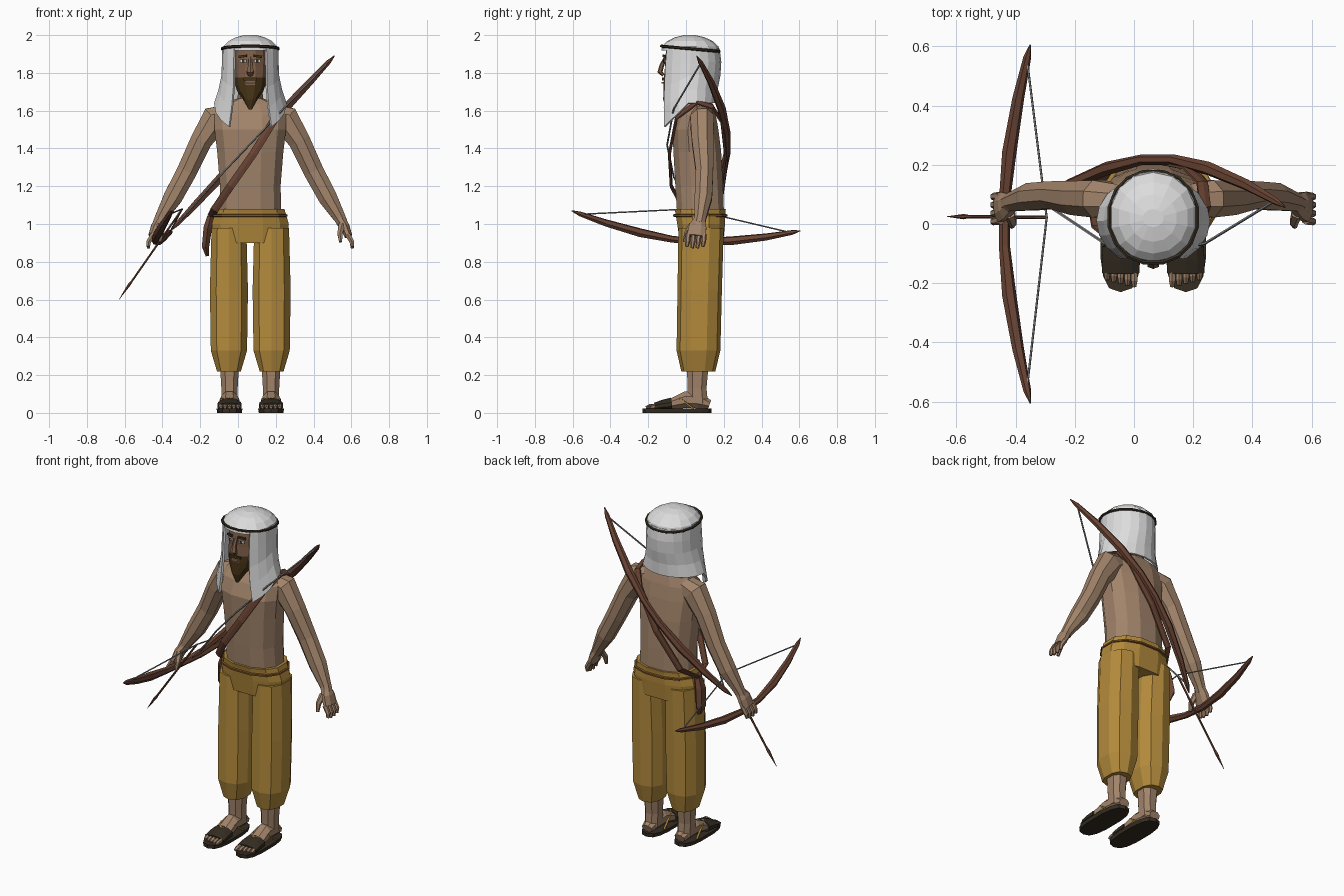
import bpy, bmesh, math
from mathutils import Vector as V

if "Cube" in bpy.data.objects:
    bpy.data.objects.remove(bpy.data.objects["Cube"])

CX = 0.065  # body centre line


def mat(name, r, g, b):
    m = bpy.data.materials.new(name)
    m.diffuse_color = (r, g, b, 1)
    m.use_nodes = True
    m.node_tree.nodes["Principled BSDF"].inputs["Base Color"].default_value = m.diffuse_color
    return m


SKIN = mat("skin", .36, .23, .145)
FACE = mat("face skin", .21, .115, .065)
GOLD = mat("mustard cloth", .45, .255, .045)
BELT = mat("dark gold", .20, .085, .018)
WHITE = mat("white cloth", .72, .72, .72)
DARK = mat("dark leather", .035, .026, .016)
BEARD = mat("beard brown", .062, .034, .008)
WOOD = mat("brown wood", .145, .058, .034)
CORD = mat("grey cord", .25, .25, .25)


def finish(name, bm, *mats):
    bmesh.ops.recalc_face_normals(bm, faces=bm.faces[:])
    me = bpy.data.meshes.new(name)
    bm.to_mesh(me)
    bm.free()
    for m in mats:
        me.materials.append(m)
    ob = bpy.data.objects.new(name, me)
    bpy.context.collection.objects.link(ob)
    return ob


def skin_rings(name, rings, material, closed=False):
    """Bridge rings of points; cap the ends unless the loop is closed."""
    bm = bmesh.new()
    rv = [[bm.verts.new(p) for p in r] for r in rings]
    n = len(rv[0])
    for j in range(len(rv) if closed else len(rv) - 1):
        a, b = rv[j], rv[(j + 1) % len(rv)]
        for i in range(n):
            bm.faces.new((a[i], a[(i + 1) % n], b[(i + 1) % n], b[i]))
    if not closed:
        bm.faces.new(rv[0])
        bm.faces.new(rv[-1])
    return finish(name, bm, material)


def oval(c, u, v, n, p=2):
    out = []
    for i in range(n):
        t = (i + .5) * 2 * math.pi / n
        co, si = math.cos(t), math.sin(t)
        out.append(V(c) + u * math.copysign(abs(co) ** (2 / p), co) + v * math.copysign(abs(si) ** (2 / p), si))
    return out


def stack(name, x, levels, material, n=12, p=2.4):
    """Upright body part; levels are (z, half width, y front, y back)."""
    return skin_rings(name, [oval((x, (f + b) / 2, z), V((w, 0, 0)), V((0, (b - f) / 2, 0)), n, p)
                             for z, w, f, b in levels], material)


def tube(name, pts, sizes, material, hint=(0, 1, 0), n=6, closed=False):
    """Swept part; sizes are (half across, half along hint)."""
    pts = [V(p) for p in pts]
    k = len(pts)
    if not isinstance(sizes, list):
        sizes = [sizes] * k
    rings = []
    for i, p in enumerate(pts):
        if closed:
            t = pts[(i + 1) % k] - pts[i - 1]
        else:
            t = pts[min(i + 1, k - 1)] - pts[max(i - 1, 0)]
        t.normalize()
        h = V(hint(p) if callable(hint) else hint)
        v = (h - t * h.dot(t)).normalized()
        u = t.cross(v)
        rings.append(oval(p, u * sizes[i][0], v * sizes[i][1], n))
    return skin_rings(name, rings, material, closed)


def plate(name, c, s, material, rz=0, ry=0):
    bm = bmesh.new()
    bmesh.ops.create_cube(bm, size=2)
    bmesh.ops.scale(bm, vec=s, verts=bm.verts[:])
    ob = finish(name, bm, material)
    ob.location = c
    ob.rotation_euler = (0, ry, rz)


# torso and trousers
stack("torso", CX, [(1.04, .17, -.05, .205), (1.2, .165, -.06, .2), (1.38, .18, -.07, .19), (1.5, .195, -.075, .175),
                    (1.58, .195, -.045, .16), (1.635, .15, -.005, .145), (1.665, .07, .0, .12), (1.76, .06, -.03, .1)], SKIN)
stack("trouser_hips", CX, [(.9, .2, -.035, .2), (1.0, .21, -.05, .21), (1.06, .192, -.06, .212), (1.08, .186, -.065, .215)], GOLD)
tube("belt", oval((CX, .076, 1.045), V((.196, 0, 0)), V((0, .142, 0)), 12, 2.4), (.008, .008), BELT, (0, 0, 1), 5, True)

for s, side in ((-1, "right"), (1, "left")):
    def P(d, y, z):
        return (CX + s * d, y, z)

    # legs, ankles and sandals
    stack(side + "_trouser_leg", CX + s * .113,
          [(.22, .066, -.025, .155), (.33, .1, -.05, .182), (.65, .105, -.045, .19), (.98, .096, -.04, .2)], GOLD, 10)
    fx = CX + s * .11
    stack(side + "_ankle", fx, [(.05, .045, .005, .12), (.13, .046, .005, .112), (.27, .055, .0, .125)], SKIN, 8)
    tube(side + "_foot", [(fx, .125, .045), (fx, .07, .065), (fx, .0, .07), (fx, -.08, .048), (fx, -.165, .034)],
         [(.035, .025), (.045, .045), (.048, .048), (.056, .03), (.058, .015)], SKIN, (0, 0, 1), 8)
    stack(side + "_sole", fx, [(0, .066, -.23, .135), (.022, .07, -.23, .135)], DARK, 14, 2.8)
    for i in range(5):
        x = fx + s * (-.046 + .023 * i)
        tip = -.212 + .006 * i
        tube(side + "_toe", [(x, -.15, .034), (x, tip + .02, .034), (x, tip, .028)],
             [(.012, .014), (.012, .013), (.008, .007)], SKIN, (0, 0, 1))
    tube(side + "_sandal_strap", [(fx, -.075, .045), (fx, -.12, .04), (fx, -.165, .032)],
         [(.064, .036), (.066, .03), (.066, .022)], DARK, (0, 0, 1), 10)
    for e in (-1, 1):
        tube(side + "_sandal_thong", [(fx, -.1, .073), (fx + e * .045, -.03, .075), (fx + e * .056, .04, .022)],
             (.007, .006), GOLD, (0, 0, 1), 4)

    # arms
    tube(side + "_arm", [P(.1, .08, 1.59), P(.185, .085, 1.555), P(.26, .088, 1.44), P(.335, .098, 1.28),
                         P(.41, .092, 1.14), P(.475, .075, 1.03), P(.49, .068, 1.0)],
         [(.05, .055), (.082, .068), (.062, .062), (.058, .05), (.054, .05), (.034, .034), (.03, .036)], SKIN, n=8)
    # hands
    tube(side + "_palm", [P(.48, .072, 1.02), P(.5, .062, .985), P(.52, .055, .935)],
         [(.028, .034), (.028, .05), (.022, .054)], SKIN, n=8)
    for i in range(4):
        y = .096 - .028 * i
        tube(side + "_finger", [P(.515, y, .945), P(.538, y - .003, .905), P(.54, y - .008, .868 + .008 * abs(i - 1.5))],
             [(.016, .014), (.014, .013), (.009, .009)], SKIN)
    tube(side + "_thumb", [P(.485, .035, .995), P(.475, .005, .95), P(.478, -.008, .905)],
         [(.02, .02), (.016, .015), (.009, .009)], SKIN)

    # eyes and brows
    plate(side + "_eye", P(.037, -.112, 1.863), (.016, .0045, .007), WHITE, s * .35)
    plate(side + "_pupil", P(.036, -.116, 1.863), (.006, .003, .007), DARK, s * .35)
    plate(side + "_eyebrow", P(.04, -.113, 1.888), (.023, .0045, .006), BEARD, s * .35, s * .12)

# head with beard-coloured lower faces
head = stack("head", CX, [(1.605, .008, -.108, -.09), (1.66, .04, -.122, -.04), (1.70, .07, -.122, .05), (1.735, .083, -.122, .09),
                          (1.775, .088, -.12, .11), (1.83, .092, -.115, .12), (1.875, .094, -.115, .12), (1.94, .085, -.105, .11)],
             FACE, 12, 2.3)
head.data.materials.append(BEARD)
for f in head.data.polygons:
    c = f.center
    f.material_index = int(c.y < .02 and (c.z < 1.745 or (c.z < 1.79 and abs(c.x - CX) > .04)))
tube("nose", [(CX, -.108, 1.885), (CX, -.128, 1.84), (CX, -.138, 1.805), (CX, -.12, 1.787)],
     [(.01, .008), (.013, .012), (.022, .014), (.014, .008)], FACE)
plate("moustache", (CX, -.122, 1.768), (.036, .0045, .007), BEARD)
plate("mouth", (CX, -.124, 1.748), (.022, .0045, .005), SKIN)

# headdress: dome, draped cloth open at the face, and cord
stack("headdress_dome", CX, [(1.918, .148, -.13, .178), (1.94, .145, -.127, .172), (1.968, .118, -.1, .142),
                             (1.988, .08, -.06, .1), (2.0, .035, -.01, .05)], WHITE, 14, 2.1)
bm = bmesh.new()
N = 16
rows = [(0, .148, -.132, .178), (.25, .15, -.142, .187), (.5, .153, -.146, .182), (.75, .168, -.148, .168), (1, .192, -.145, .165)]
grid = []
for f, w, a, b in rows:
    r = []
    for i in range(N + 1):
        th = math.radians(36 + 288 * i / N)
        edge = min(i, N - i)
        low = (1.515, 1.55, 1.59)[edge] if edge < 3 else 1.64
        r.append(bm.verts.new((CX - w * math.sin(th), (a + b) / 2 - (b - a) / 2 * math.cos(th), 1.93 + (low - 1.93) * f)))
    grid.append(r)
for a, b in zip(grid, grid[1:]):
    for i in range(N):
        bm.faces.new((a[i], a[i + 1], b[i + 1], b[i]))
drape = finish("headdress_drape", bm, WHITE)
drape.modifiers.new("thickness", "SOLIDIFY").thickness = .012
band = [p + V((0, 0, -.09 * p.y)) for p in oval((CX, .023, 1.93), V((.15, 0, 0)), V((0, .156, 0)), 16, 2.1)]
tube("headdress_cord", band, (.008, .008), DARK, (0, 0, 1), 6, True)


# bows
def bow(name, c, half, depth, across):
    c, half, depth = V(c), V(half), V(depth)
    at = lambda q: c + half * q + depth * abs(q) ** 1.7
    qs = [-1, -.93, -.7, -.4, -.12, .12, .4, .7, .93, 1]
    sz = [(.023 * k, .021 * k) for k in (.12, .6, .9, 1.1, .85)]
    tube(name, [at(q) for q in qs], sz + sz[::-1], WOOD, across)
    return at(-.92), at(.92)


lo, hi = bow("held_bow", (-.44, .0, .91), (0, .605, -.053), (.09, 0, .107), (.09, 0, .107))
nock = V((-.295, .022, 1.08))
tube("held_bowstring", [lo, nock, hi], (.004, .004), CORD, (1, 0, 1), 5)
tube("arrow", [nock, (-.56, .025, .7), (-.575, .025, .68), (-.63, .025, .6)],
     [(.006, .006), (.006, .006), (.009, .009), (.001, .001)], WOOD)

lo, hi = bow("back_bow", (.08, .222, 1.43), (.43, 0, .46), (0, -.165, 0), (0, 1, 0))
tube("back_bowstring", [lo, (-.1, -.065, 1.25), (.06, -.1, 1.42), (.24, -.065, 1.61), hi], (.005, .005), CORD, (0, 1, 0), 5)

# shoulder strap and hip pouch
loop = [(.24, .06, 1.645), (.2, -.05, 1.565), (.08, -.088, 1.37), (-.04, -.078, 1.2), (-.125, -.01, 1.075),
        (-.142, .09, 1.04), (-.09, .185, 1.11), (.05, .215, 1.32), (.18, .19, 1.54), (.23, .14, 1.62)]
tube("shoulder_strap", loop, (.024, .008), WOOD, lambda p: p - V((.06, .07, 1.34)), 6, True)
tube("hip_pouch", [(-.145, .09, 1.04), (-.16, .09, .98), (-.172, .1, .88), (-.162, .1, .83)],
     [(.02, .03), (.026, .042), (.022, .045), (.01, .02)], WOOD)
